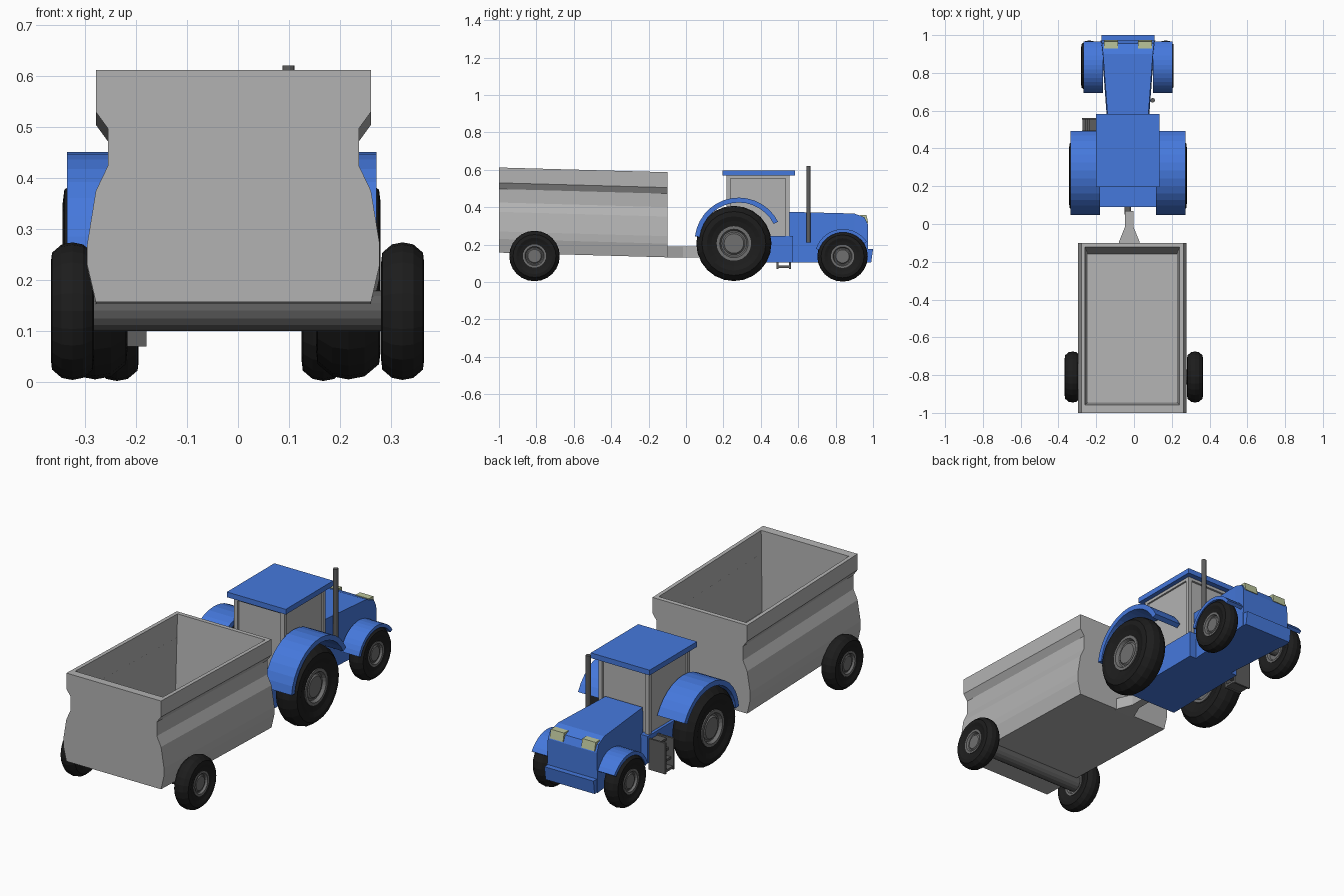
import bpy, bmesh, math
from mathutils import Vector

if "Cube" in bpy.data.objects:
    bpy.data.objects.remove(bpy.data.objects["Cube"])

CX = -0.032   # tractor centre line
TX = -0.009   # trailer centre line


def mat(name, rgb):
    m = bpy.data.materials.new(name)
    m.diffuse_color = (*rgb, 1)
    m.use_nodes = True
    m.node_tree.nodes["Principled BSDF"].inputs["Base Color"].default_value = m.diffuse_color
    return m


BLUE = mat("blue_paint", (0.06, 0.19, 0.72))
BLACK = mat("tyre_rubber", (0.012, 0.012, 0.012))
DARK = mat("dark_metal", (0.11, 0.11, 0.11))
HUB = mat("hub_metal", (0.16, 0.16, 0.16))
LAMP = mat("lamp_glass", (0.5, 0.56, 0.33))
PALE = mat("pale_grey", (0.45, 0.45, 0.45))


def obj(name, verts, faces, material=None):
    bm = bmesh.new()
    vs = [bm.verts.new(v) for v in verts]
    for f in faces:
        bm.faces.new([vs[i] for i in f])
    bmesh.ops.recalc_face_normals(bm, faces=bm.faces)
    me = bpy.data.meshes.new(name)
    bm.to_mesh(me)
    bm.free()
    o = bpy.data.objects.new(name, me)
    bpy.context.collection.objects.link(o)
    if material:
        me.materials.append(material)
    return o


def loft(name, rings, material=None, closed=False):
    """Skin a list of equal-length rings, capped unless closed."""
    n, m = len(rings[0]), len(rings)
    faces = []
    for r in range(m if closed else m - 1):
        a, b = r * n, (r + 1) % m * n
        faces += [(a + i, a + (i + 1) % n, b + (i + 1) % n, b + i) for i in range(n)]
    if not closed:
        faces += [tuple(range(n)), tuple(range((m - 1) * n, m * n))]
    return obj(name, [v for r in rings for v in r], faces, material)


def box(name, x, y, z, material=None):
    return loft(name, [[(x[0], yy, z[0]), (x[1], yy, z[0]), (x[1], yy, z[1]), (x[0], yy, z[1])]
                       for yy in y], material)


def cylinder(name, a, b, r, n, material=None):
    a, b = Vector(a), Vector(b)
    d = (b - a).normalized()
    u = d.orthogonal().normalized()
    w = d.cross(u)
    rings = [[p + r * (math.cos(t) * u + math.sin(t) * w)
              for t in (2 * math.pi * i / n for i in range(n))] for p in (a, b)]
    return loft(name, rings, material)


def lathe_x(name, c, profile, n, material, closed):
    """Revolve (x offset, radius) points around the x axis."""
    rings = [[(c[0] + dx, c[1] + r * math.cos(2 * math.pi * i / n), c[2] + r * math.sin(2 * math.pi * i / n))
              for i in range(n)] for dx, r in profile]
    return loft(name, rings, material, closed)


def wheel(name, side, cx, inner, outer, y, z, R):
    h = (outer - inner) / 2
    c = (cx + side * (inner + outer) / 2, y, z)
    tyre = [(-.75, .45), (-.85, .6), (-1, .72), (-.95, .85), (-.5, .97), (0, 1), (.5, .97),
            (.95, .85), (1, .72), (.85, .6), (.75, .45)]
    lathe_x(name + "_tyre", c, [(a * h, b * R) for a, b in tyre], 24, BLACK, True)
    hub = [(-.6, .3), (-.6, .34), (-.85, .38), (-.85, .46), (.85, .46), (.85, .38), (.6, .34), (.6, .3),
           (.72, .26)]
    lathe_x(name + "_hub", c, [(side * a * h, b * R) for a, b in hub], 24, HUB, False)


def fender(name, side, inner, outer, c, r, t, a0, a1, n=14):
    rings = []
    for i in range(n + 1):
        a = math.radians(a0 + (a1 - a0) * i / n)
        rings.append([(CX + side * x, c[0] + q * math.cos(a), c[1] + q * math.sin(a))
                      for x, q in ((inner, r - t), (outer, r - t), (outer, r), (inner, r))])
    loft(name, rings, BLUE)


# ---- Trailer tub: ribbed outside, straight-walled inside, sloping slightly forward
def tilt(x, y, z):
    return (TX + x, y, z - 0.028 * (y + 1))


half = [(.270, .612), (.270, .53), (.246, .497), (.246, .425), (.270, .375), (.287, .27), (.287, .23), (.270, .157)]
outline = half + [(-x, z) for x, z in reversed(half)]
n = len(outline)
verts = [tilt(x, y, z) for y in (-1, -0.1) for x, z in outline]
faces = [tuple(range(n)), tuple(range(n, 2 * n))]
faces += [(i, i + 1, n + i + 1, n + i) for i in range(n - 1)]
verts += [tilt(*p) for p in ((.25, -.957, .612), (-.25, -.957, .612), (-.25, -.123, .612), (.25, -.123, .612),
                             (.236, -.945, .20), (-.236, -.945, .20), (-.236, -.16, .20), (.236, -.16, .20))]
rim = [0, n - 1, 2 * n - 1, n]
ins = 2 * n
for i in range(4):
    j = (i + 1) % 4
    faces += [(rim[i], rim[j], ins + j, ins + i), (ins + i, ins + j, ins + 4 + j, ins + 4 + i)]
faces.append((ins + 4, ins + 5, ins + 6, ins + 7))
obj("trailer_tub", verts, faces, PALE)

# Trailer axle and drawbar
cylinder("trailer_axle", (-.30, -.81, .14), (.29, -.81, .14), .04, 16, DARK)
plan = [(-.08, -.11), (.03, -.11), (.03, -.095), (-.003, -.015), (-.003, .07), (-.048, .07), (-.048, -.015), (-.08, -.095)]
loft("drawbar", [[(x, y, z) for x, y in plan] for z in (.13, .19)], PALE)
cylinder("hitch_pin", (-.032, .05, .16), (-.032, .10, .16), .018, 12, DARK)

# ---- Tractor body
box("chassis", (CX - .15, CX + .15), (.09, .572), (.105, .245), BLUE)
stations = [(.55, .106, .375), (.90, .132, .366), (.955, .138, .345), (.972, .14, .31)]
loft("hood", [[(CX - w - .005, y, .105), (CX + w + .005, y, .105), (CX + w, y, t), (CX - w, y, t)]
              for y, w, t in stations], BLUE)
loft("bumper", [[(CX + s * .14, y, z) for y, z in ((.96, .105), (.99, .105), (1, .175), (.96, .175))]
                for s in (-1, 1)], BLUE)

# Cab: panels, corner pillars, top rail and roof
box("cab_windows", (CX - .135, CX + .135), (.228, .543), (.24, .567), PALE)
for s in (-1, 1):
    for y0, label in ((.217, "rear"), (.532, "front")):
        xs = sorted((CX + s * .122, CX + s * .144))
        box(f"cab_pillar_{label}", xs, (y0, y0 + .022), (.24, .567), PALE)
box("cab_top_rail", (CX - .144, CX + .144), (.217, .554), (.553, .57), PALE)
box("cab_roof", (CX - .168, CX + .168), (.195, .582), (.568, .595), BLUE)

# Exhaust stack
cylinder("exhaust", (.099, .655, .21), (.099, .655, .621), .012, 12, DARK)

# Side steps on the left
for y in (.485, .552):
    loft("step_plate", [[(x, yy, z) for x, z in ((-.235, .07), (-.18, .07), (-.18, .23), (-.275, .23), (-.275, .07))]
                        for yy in (y, y + .01)], DARK)
for i in range(4):
    box("step_tread", (-.272 + .012 * i, -.18), (.49, .556), (.075 + .045 * i, .087 + .045 * i), DARK)

# Wheels, fenders and lamps on both sides
for s, tag in ((-1, "left"), (1, "right")):
    wheel("trailer_wheel_" + tag, s, -.001, .282, .366, -.81, .139, .135)
    wheel("rear_wheel_" + tag, s, CX, .185, .312, .256, .206, .201)
    wheel("front_wheel_" + tag, s, CX - .003, .16, .245, .837, .137, .135)
    cylinder("rear_axle_" + tag, (CX, .256, .206), (CX + s * .27, .256, .206), .04, 12, DARK)
    cylinder("front_axle_" + tag, (CX, .837, .137), (CX + s * .21, .837, .137), .025, 12, DARK)
    fender("rear_fender_" + tag, s, .148, .304, (.282, .215), .236, .026, 173, 27)
    fender("front_fender_" + tag, s, .132, .236, (.84, .13), .153, .018, 162, 34)
    x = sorted((CX + s * .052, CX + s * .128))
    loft("head_lamp_" + tag, [[(xx, yy, zz) for yy, zz in ((.93, .32), (.974, .315), (.965, .358), (.93, .358))]
                              for xx in x], LAMP)
